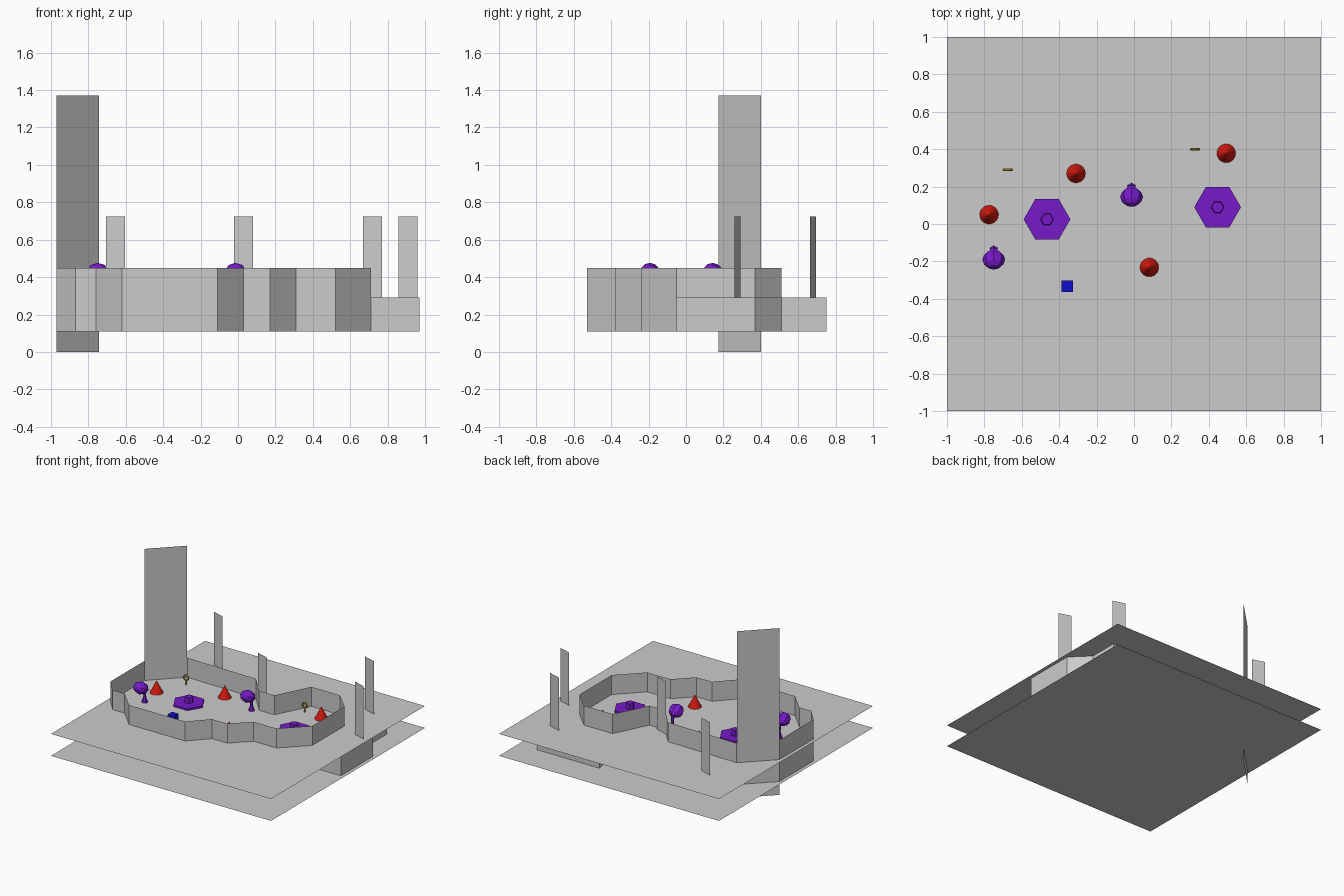
import bpy, bmesh, math
from mathutils import Matrix, Vector

if "Cube" in bpy.data.objects:
    bpy.data.objects.remove(bpy.data.objects["Cube"])

LOW, MID, HIGH = 0.11, 0.29, 0.45


def material(name, rgb):
    m = bpy.data.materials.new(name)
    m.diffuse_color = (*rgb, 1)
    m.use_nodes = True
    m.node_tree.nodes["Principled BSDF"].inputs["Base Color"].default_value = m.diffuse_color
    return m


PURPLE = material("purple", (0.18, 0.01, 0.58))
RED = material("red", (0.65, 0.01, 0.005))
BLUE = material("blue", (0.005, 0.005, 0.6))
GOLD = material("gold", (0.4, 0.28, 0.02))


def finish(name, bm, mat=None):
    me = bpy.data.meshes.new(name)
    bm.to_mesh(me)
    bm.free()
    ob = bpy.data.objects.new(name, me)
    bpy.context.collection.objects.link(ob)
    if mat:
        me.materials.append(mat)
    return ob


def wall(name, path, z0, z1, closed=False):
    """Vertical ribbon of single faces along a path."""
    bm = bmesh.new()
    a = [bm.verts.new((x, y, z0)) for x, y in path]
    b = [bm.verts.new((x, y, z1)) for x, y in path]
    n = len(path)
    for i in range(n if closed else n - 1):
        j = (i + 1) % n
        bm.faces.new((a[i], a[j], b[j], b[i]))
    return finish(name, bm)


def ground(name, z):
    bm = bmesh.new()
    bmesh.ops.create_grid(bm, x_segments=1, y_segments=1, size=1,
                          matrix=Matrix.Translation((0, 0, z)))
    return finish(name, bm)


def add_cone(bm, start, end, r0, r1, sides, spin=0.0):
    a, b = Vector(start), Vector(end)
    d = b - a
    m = (Matrix.Translation((a + b) / 2) @ d.to_track_quat('Z', 'Y').to_matrix().to_4x4()
         @ Matrix.Rotation(spin, 4, 'Z'))
    bmesh.ops.create_cone(bm, cap_ends=True, segments=sides, radius1=r0,
                          radius2=r1, depth=d.length, matrix=m)


# two ground sheets
ground("lower_ground", LOW)
ground("upper_ground", MID)

# high cliff outline, and low cliff joined to its back right corner
wall("high_cliff", [(-.97, -.27), (-.87, -.385), (-.76, -.385), (-.62, -.53), (-.11, -.53),
                    (.03, -.38), (.17, -.38), (.31, -.24), (.52, -.24), (.71, -.05),
                    (.71, .37), (.57, .51), (.31, .51), (.17, .23), (.03, .23),
                    (-.11, .39), (-.74, .40), (-.97, .17)], LOW, HIGH, True)
wall("low_cliff", [(.71, -.05), (.97, -.05), (.97, .37), (.83, .51), (.83, .75),
                   (.26, .75), (.31, .51)], LOW, MID)

# tall diagonal sheet and four small upright sheets
wall("tall_sheet", [(-.97, .173), (-.743, .40)], 0, 1.37)
for x, y in [(-.655, .68), (.03, .275), (.72, .68), (.91, .275)]:
    wall("small_sheet", [(x - .051, y + .016), (x + .051, y - .016)], MID, 0.725)

# flat six-sided plants with a bud
for x, y in [(-.465, .025), (.447, .09)]:
    bm = bmesh.new()
    add_cone(bm, (x, y, MID), (x, y, MID + .015), .125, .125, 6, math.pi / 2)
    add_cone(bm, (x, y, MID + .015), (x, y, MID + .06), .035, .032, 6, math.pi / 2)
    # put hexagon corners on the x axis
    top = max(bm.verts, key=lambda v: (v.co.xy - Vector((x, y))).length)
    d = top.co.xy - Vector((x, y))
    ang = math.atan2(d.y, d.x)
    bmesh.ops.rotate(bm, verts=bm.verts, cent=(x, y, 0), matrix=Matrix.Rotation(-ang, 3, 'Z'))
    finish("flat_plant", bm, PURPLE)

# red cones
for x, y in [(-.775, .05), (-.31, .27), (.493, .378), (.082, -.232)]:
    bm = bmesh.new()
    add_cone(bm, (x, y, MID), (x, y, MID + .1), .05, 0, 32)
    finish("red_cone", bm, RED)

# drooping plants: flared stem with a tilted faceted head
for x, y in [(-.75, -.19), (-.013, .145)]:
    bm = bmesh.new()
    add_cone(bm, (x, y + .05, MID), (x, y + .05, MID + .05), .024, .010, 6)
    add_cone(bm, (x, y + .05, MID + .05), (x, y + .045, MID + .12), .010, .014, 6)
    add_cone(bm, (x, y + .052, MID + .115), (x, y + .01, MID + .145), .022, .03, 6)
    m = (Matrix.Translation((x, y, MID + .135)) @ Matrix.Rotation(math.radians(60), 4, 'X')
         @ Matrix.Diagonal((.061, .05, .054, 1)))
    bmesh.ops.create_uvsphere(bm, u_segments=8, v_segments=6, radius=1, matrix=m)
    finish("drooping_plant", bm, PURPLE)

# blue block
bm = bmesh.new()
bmesh.ops.create_cube(bm, size=1, matrix=Matrix.Translation((-.357, -.333, MID + .04))
                      @ Matrix.Diagonal((.06, .06, .08, 1)))
finish("blue_block", bm, BLUE)

# small gold rings on stems
for x, y in [(-.675, .29), (.326, .40)]:
    bpy.ops.mesh.primitive_torus_add(location=(x, y, MID + .055), rotation=(math.pi / 2, 0, 0),
                                     major_segments=10, minor_segments=6,
                                     major_radius=.021, minor_radius=.007)
    bpy.context.object.name = "gold_ring"
    bpy.context.object.data.materials.append(GOLD)
    bm = bmesh.new()
    add_cone(bm, (x, y, MID), (x, y, MID + .036), .006, .006, 6)
    finish("gold_stem", bm, GOLD)
